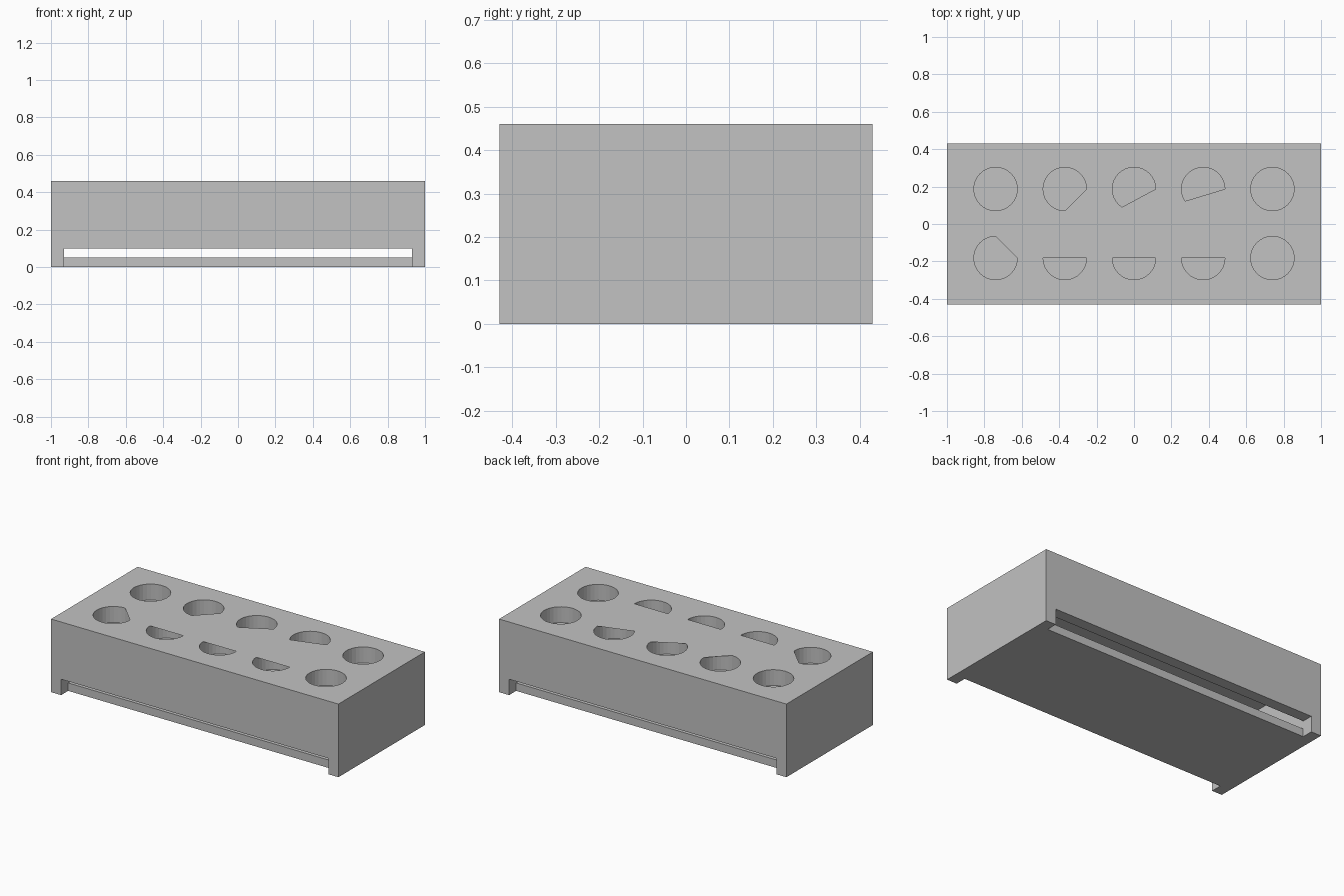
import bpy, bmesh, math
from mathutils import Matrix

if "Cube" in bpy.data.objects:
    bpy.data.objects.remove(bpy.data.objects["Cube"])

grey = bpy.data.materials.new("light_grey")
grey.diffuse_color = (0.54, 0.54, 0.54, 1)
grey.use_nodes = True
grey.node_tree.nodes["Principled BSDF"].inputs["Base Color"].default_value = grey.diffuse_color

R, SIDES = 0.116, 32
TOP, HOLE_FLOOR = 0.46, 0.36
BACK, FRONT = 0.187, -0.182


def make(name, bm):
    me = bpy.data.meshes.new(name)
    bm.to_mesh(me)
    bm.free()
    me.materials.append(grey)
    ob = bpy.data.objects.new(name, me)
    bpy.context.collection.objects.link(ob)
    return ob


def box(name, hx, hy, z0, z1):
    bm = bmesh.new()
    m = Matrix.Translation((0, 0, (z0 + z1) / 2)) @ Matrix.Diagonal((2 * hx, 2 * hy, z1 - z0, 1))
    bmesh.ops.create_cube(bm, size=1, matrix=m)
    return make(name, bm)


def cut(target, cutter):
    mod = target.modifiers.new("cut", 'BOOLEAN')
    mod.operation = 'DIFFERENCE'
    mod.solver = 'EXACT'
    mod.object = cutter
    cutter.hide_render = True
    bpy.context.view_layer.objects.active = target
    bpy.ops.object.modifier_apply(modifier=mod.name)
    bpy.data.objects.remove(cutter, do_unlink=True)


# Rack body: block with a slot right through the bottom and a hollow inside
body = box("rack_body", 1, 0.43, 0, TOP)
cut(body, box("slot_cutter", 0.93, 0.6, -0.1, 0.10))
cut(body, box("cavity_cutter", 0.93, 0.36, 0.05, 0.345))

# Two rows of five round wells
bm = bmesh.new()
for y in (BACK, FRONT):
    for i in range(-2, 3):
        bmesh.ops.create_cone(
            bm, cap_ends=True, segments=SIDES, radius1=R, radius2=R, depth=0.3,
            matrix=Matrix.Translation((0.37 * i, y, HOLE_FLOOR + 0.15)))
cut(body, make("well_cutter", bm))

# Flat covers closing part of some wells: column, row, first and last side
covers = [(-1, BACK, 24, 32), (0, BACK, 21, 32), (1, BACK, 19, 32),
          (-2, FRONT, 0, 8), (-1, FRONT, 0, 16), (0, FRONT, 0, 16), (1, FRONT, 0, 16)]
bm = bmesh.new()
for col, y, a, b in covers:
    bm.faces.new([bm.verts.new((0.37 * col + R * math.cos(2 * math.pi * k / SIDES),
                                y + R * math.sin(2 * math.pi * k / SIDES), TOP))
                  for k in range(a, b + 1)])
make("well_covers", bm)

# Bottom plate between the two end walls
box("bottom_plate", 0.93, 0.36, 0, 0.05)
